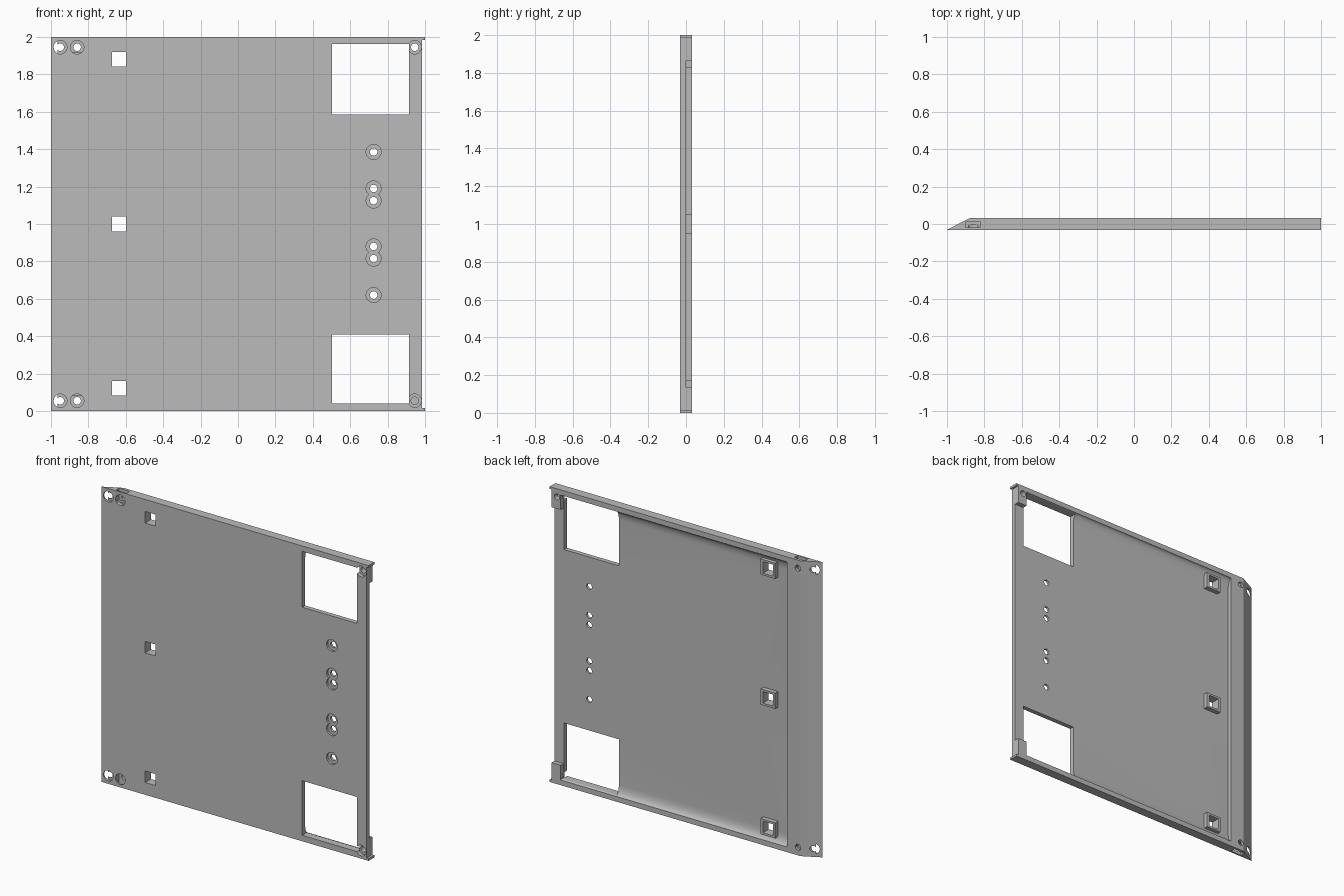
import bpy, bmesh, math
from mathutils import Matrix, Vector

if "Cube" in bpy.data.objects:
    bpy.data.objects.remove(bpy.data.objects["Cube"])

FRONT, BACK, FLOOR = -0.031, 0.031, 0.0   # depth levels of the panel

grey = bpy.data.materials.new("plain grey")
grey.use_nodes = True
grey.diffuse_color = (0.5, 0.5, 0.5, 1)
grey.node_tree.nodes["Principled BSDF"].inputs["Base Color"].default_value = (0.5, 0.5, 0.5, 1)


def finish(name, bm):
    bmesh.ops.recalc_face_normals(bm, faces=bm.faces)
    mesh = bpy.data.meshes.new(name)
    bm.to_mesh(mesh)
    bm.free()
    mesh.materials.append(grey)
    obj = bpy.data.objects.new(name, mesh)
    bpy.context.collection.objects.link(obj)
    return obj


def prism(name, points, step):
    """Extrude a closed outline along a vector."""
    bm = bmesh.new()
    face = bm.faces.new([bm.verts.new(p) for p in points])
    top = bmesh.ops.extrude_face_region(bm, geom=[face])["geom"]
    bmesh.ops.translate(bm, vec=Vector(step),
                        verts=[v for v in top if isinstance(v, bmesh.types.BMVert)])
    return finish(name, bm)


def box(name, x, y, z):
    return prism(name, [(x[0], y[0], z[0]), (x[1], y[0], z[0]),
                        (x[1], y[1], z[0]), (x[0], y[1], z[0])], (0, 0, z[1] - z[0]))


def bore(name, x, z, radius, y0, y1):
    """Cylinder running front to back."""
    bm = bmesh.new()
    place = Matrix.Translation((x, (y0 + y1) / 2, z)) @ Matrix.Rotation(math.pi / 2, 4, 'X')
    bmesh.ops.create_cone(bm, cap_ends=True, segments=32, radius1=radius,
                          radius2=radius, depth=y1 - y0, matrix=place)
    return finish(name, bm)


def combine(tool, operation):
    tool.hide_render = True
    mod = panel.modifiers.new(operation.lower(), 'BOOLEAN')
    mod.operation, mod.solver, mod.object = operation, 'EXACT', tool
    bpy.context.view_layer.objects.active = panel
    bpy.ops.object.modifier_apply(modifier=mod.name)
    bpy.data.objects.remove(tool)


# Panel slab with its tapered edge
panel = prism("panel", [(-1, FRONT, 0), (0.985, FRONT, 0), (0.985, BACK, 0), (-0.88, BACK, 0)],
              (0, 0, 2))

# Rear pocket, curving up into the top and bottom rims
RIM, CURVE, STEPS = 0.035, 0.07, 8
arc = []
for i in range(STEPS + 1):
    a = math.pi / 2 * i / STEPS
    arc.append((BACK - (BACK - FLOOR) * math.sin(a), RIM + CURVE * (1 - math.cos(a))))
outline = [(0.1, RIM)] + arc + [(y, 2 - z) for y, z in reversed(arc)] + [(0.1, 2 - RIM)]
combine(prism("pocket", [(-0.78, y, z) for y, z in outline], (2, 0, 0)), 'DIFFERENCE')


def mirrored(z):
    return (z, 2 - z)


# Corner blocks and end lips
for low, high in ((0, 0.135), (1.865, 2)):
    combine(box("corner_block", (0.917, 0.985), (FLOOR - 0.01, BACK), (low, high)), 'UNION')
for low, high in ((0, 0.015), (1.985, 2)):
    combine(box("end_lip", (0.95, 1), (FRONT, BACK), (low, high)), 'UNION')

# Raised square sockets with through holes
for z in (0.122, 1, 1.88):
    combine(box("socket", (-0.69, -0.58), (FLOOR - 0.01, BACK), (z - 0.053, z + 0.053)), 'UNION')
    combine(box("socket_hole", (-0.674, -0.598), (-0.1, 0.1), (z - 0.039, z + 0.039)), 'DIFFERENCE')

# Large windows
for low, high in ((0.04, 0.41), (1.585, 1.963)):
    combine(box("window", (0.503, 0.915), (-0.1, 0.1), (low, high)), 'DIFFERENCE')

# Counterbored screw holes: middle column, then corners
holes = [(0.725, z, 0.04, 0.015) for z in (0.62, 0.815, 0.88, 1.125, 1.19, 1.385)]
for x, depth in ((-0.95, 0.018), (-0.86, 0.025), (0.945, 0.025)):
    holes += [(x, z, 0.036, depth) for z in mirrored(0.055)]
for x, z, radius, depth in holes:
    combine(bore("counterbore", x, z, radius, -0.1, FRONT + depth), 'DIFFERENCE')
    combine(bore("screw_hole", x, z, 0.02, -0.1, 0.1), 'DIFFERENCE')

# Nut slots in the top and bottom edges
for low, high in ((-0.05, 0.08), (1.92, 2.05)):
    combine(box("nut_slot", (-0.9, -0.82), (-0.02, 0.012), (low, high)), 'DIFFERENCE')

# Smooth the curved faces, keep the edges crisp
bpy.ops.object.select_all(action='DESELECT')
panel.select_set(True)
bpy.context.view_layer.objects.active = panel
bpy.ops.object.shade_smooth_by_angle(angle=math.radians(25))
